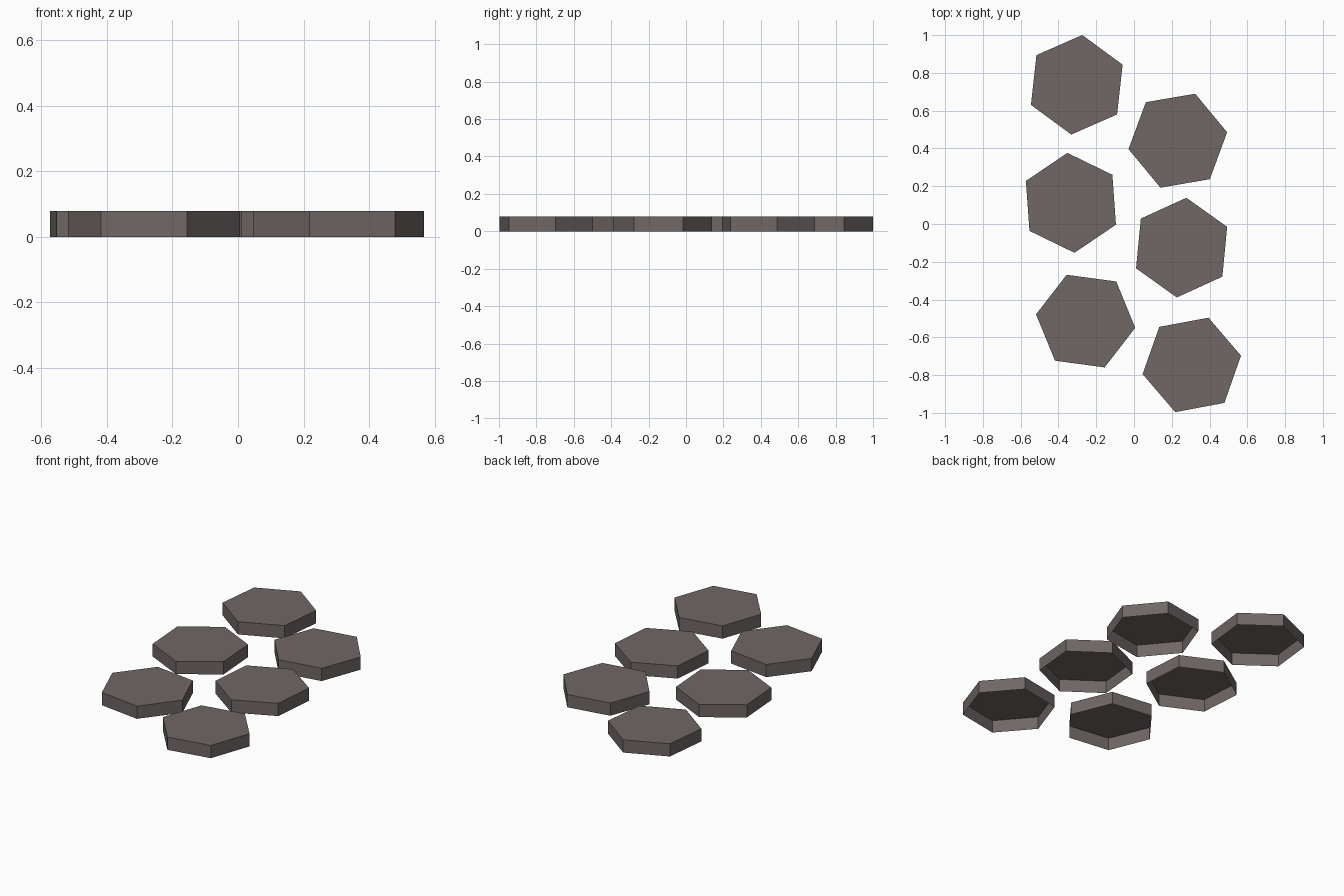
import bpy, bmesh, math

if "Cube" in bpy.data.objects:
    bpy.data.objects.remove(bpy.data.objects["Cube"])

HEIGHT = 0.078
RADIUS = 0.265

stone = bpy.data.materials.new("warm grey stone")
stone.diffuse_color = (0.16, 0.135, 0.132, 1)
stone.use_nodes = True
stone.node_tree.nodes["Principled BSDF"].inputs["Base Color"].default_value = stone.diffuse_color


def paving_stone(name, x, y, angle):
    """Hexagonal slab with side walls and a top, open underneath."""
    bm = bmesh.new()
    ring = [bm.verts.new((RADIUS * math.cos(math.radians(angle + 60 * i)),
                          RADIUS * math.sin(math.radians(angle + 60 * i)), 0))
            for i in range(6)]
    base = bm.faces.new(ring)
    # Extruding the single face raises the top and leaves the bottom open
    top = bmesh.ops.extrude_face_region(bm, geom=[base])["geom"]
    bmesh.ops.translate(bm, vec=(0, 0, HEIGHT),
                        verts=[v for v in top if isinstance(v, bmesh.types.BMVert)])
    for f in [f for f in bm.faces if all(v.co.z < 0.001 for v in f.verts)]:
        bmesh.ops.delete(bm, geom=[f], context='FACES_ONLY')
    bm.normal_update()
    # Make every face point outwards
    for f in bm.faces:
        c = f.calc_center_median()
        out = c.z if f.normal.z ** 2 > 0.5 else None
        facing = f.normal.z if out is not None else f.normal.x * c.x + f.normal.y * c.y
        if facing < 0:
            f.normal_flip()
    mesh = bpy.data.meshes.new(name)
    bm.to_mesh(mesh)
    bm.free()
    mesh.materials.append(stone)
    obj = bpy.data.objects.new(name, mesh)
    obj.location = (x, y, 0)
    bpy.context.collection.objects.link(obj)


# Two staggered columns: centre x, centre y, turn in degrees
stones = [(-0.303, 0.737, 83.7), (0.232, 0.441, 9.7),
          (-0.334, 0.112, 94.1), (0.252, -0.125, 84.5),
          (-0.256, -0.514, -7.7), (0.306, -0.746, 10.6)]
for i, (x, y, a) in enumerate(stones, 1):
    paving_stone(f"paving_stone_{i}", x, y, a)
